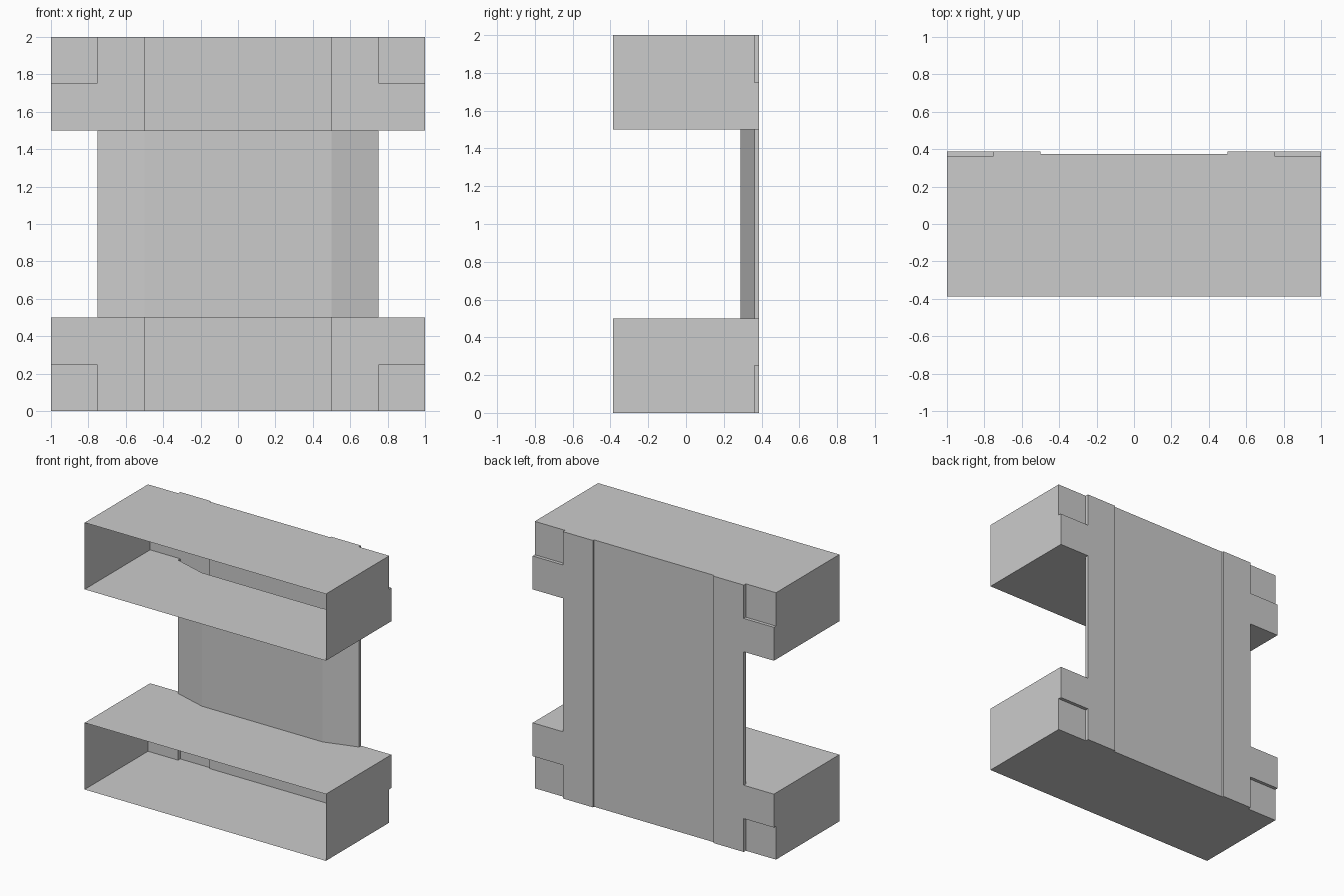
import bpy, bmesh, math

if "Cube" in bpy.data.objects:
    bpy.data.objects.remove(bpy.data.objects["Cube"])

# Depths (y): open front, raised back, middle back, corner recess, panel front
F, B, M, C, P = -0.3875, 0.3875, 0.375, 0.3625, 0.2875


def at_y(y, pts):
    return [(x, y, z) for x, z in pts]


def at_z(z, pts):
    return [(x, y, z) for x, y in pts]


# One quarter of the shell: right half, lower half (mirrored in x and about z = 1)
quarter = [
    # box bottom with stepped back edge
    at_z(0, [(0, F), (1, F), (1, C), (.75, C), (.75, B), (.5, B), (.5, M), (0, M)]),
    # box top, open where the hollow panel meets it
    at_z(.5, [(0, F), (1, F), (1, B), (.75, B), (.75, C), (.5, P), (0, P)]),
    # box end
    [(1, F, 0), (1, C, 0), (1, C, .25), (1, B, .25), (1, B, .5), (1, F, .5)],
    # back: sunken middle, raised strip, corner recess
    at_y(M, [(0, 0), (.5, 0), (.5, 1), (0, 1)]),
    at_y(B, [(.5, 0), (.75, 0), (.75, .25), (1, .25), (1, .5), (.75, .5), (.75, 1), (.5, 1)]),
    at_y(C, [(.75, 0), (1, 0), (1, .25), (.75, .25)]),
    # step walls
    [(.5, M, 0), (.5, B, 0), (.5, B, 1), (.5, M, 1)],
    [(.75, C, 0), (.75, B, 0), (.75, B, .25), (.75, C, .25)],
    [(.75, C, .25), (.75, B, .25), (1, B, .25), (1, C, .25)],
    # panel: front, slope, edge
    at_y(P, [(0, .5), (.5, .5), (.5, 1), (0, 1)]),
    [(.5, P, .5), (.75, C, .5), (.75, C, 1), (.5, P, 1)],
    [(.75, C, .5), (.75, B, .5), (.75, B, 1), (.75, C, 1)],
]

# Mirror the quarter four ways and weld into one shell
bm = bmesh.new()
for sx in (1, -1):
    for sz in (1, -1):
        for face in quarter:
            bm.faces.new([bm.verts.new((sx * x, y, 1 + sz * (z - 1))) for x, y, z in face])
bmesh.ops.remove_doubles(bm, verts=bm.verts, dist=1e-4)
bmesh.ops.recalc_face_normals(bm, faces=bm.faces)
bmesh.ops.dissolve_limit(bm, angle_limit=math.radians(1), verts=bm.verts, edges=bm.edges)

# Make sure the ends face outwards
end = max(bm.faces, key=lambda f: f.calc_center_median().x)
if end.normal.x < 0:
    bmesh.ops.reverse_faces(bm, faces=bm.faces)

mesh = bpy.data.meshes.new("open_box_frame")
bm.to_mesh(mesh)
bm.free()
bpy.context.collection.objects.link(bpy.data.objects.new("open_box_frame", mesh))
